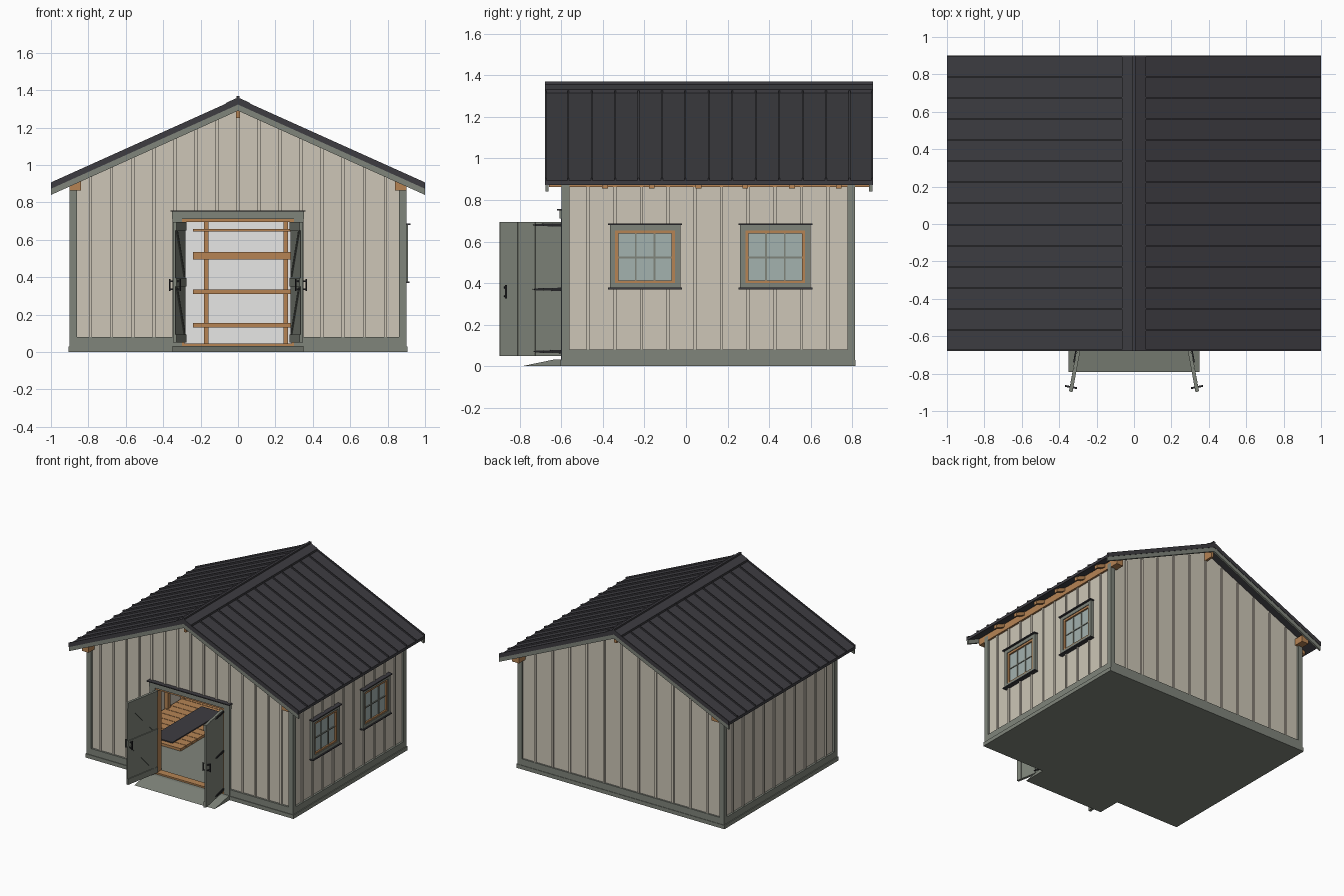
import bpy, bmesh, math
from mathutils import Vector

if "Cube" in bpy.data.objects:
    bpy.data.objects.remove(bpy.data.objects["Cube"])

def mat(name, r, g, b):
    lin = lambda c: (c / 255 / 12.92) if c < 11 else ((c / 255 + 0.055) / 1.055) ** 2.4
    m = bpy.data.materials.new(name)
    m.diffuse_color = (lin(r), lin(g), lin(b), 1)
    m.use_nodes = True
    m.node_tree.nodes["Principled BSDF"].inputs["Base Color"].default_value = m.diffuse_color
    return m

CREAM = mat("cream siding", 205, 198, 183)
GREY = mat("grey green trim", 128, 133, 123)
ROOF = mat("charcoal metal", 61, 60, 65)
WOOD = mat("warm wood", 182, 132, 84)
GLASS = mat("pale glass", 163, 178, 175)
BLACK = mat("black hardware", 38, 38, 41)
WHITE = mat("white lining", 246, 246, 245)

def part(name, m, prisms):
    """One object made of prisms: (outline points, extrusion vector)."""
    bm = bmesh.new()
    for pts, vec in prisms:
        f = bm.faces.new([bm.verts.new(p) for p in pts])
        new = bmesh.ops.extrude_face_region(bm, geom=[f], use_keep_orig=True)["geom"]
        bmesh.ops.translate(bm, verts=[v for v in new if isinstance(v, bmesh.types.BMVert)], vec=vec)
    bmesh.ops.recalc_face_normals(bm, faces=bm.faces)
    me = bpy.data.meshes.new(name)
    bm.to_mesh(me)
    bm.free()
    me.materials.append(m)
    ob = bpy.data.objects.new(name, me)
    bpy.context.collection.objects.link(ob)
    return ob

def box(x0, x1, y0, y1, z0, z1):
    return [(x0, y0, z0), (x1, y0, z0), (x1, y1, z0), (x0, y1, z0)], Vector((0, 0, z1 - z0))

def prism_y(xz, y0, y1):
    return [(x, y0, z) for x, z in xz], Vector((0, y1 - y0, 0))

SLOPE, RIDGE = 0.45, 1.345          # roof surface: z = RIDGE - SLOPE * |x|
roof_z = lambda x: RIDGE - SLOPE * abs(x)

def chevron(w, top, bottom, y0, y1):
    """Inverted V following the roof, offsets measured from the roof surface."""
    xz = [(-w, roof_z(w) + top), (0, RIDGE + top), (w, roof_z(w) + top),
          (w, roof_z(w) + bottom), (0, RIDGE + bottom), (-w, roof_z(w) + bottom)]
    return prism_y(xz, y0, y1)

X, YF, YB = 0.885, -0.585, 0.80     # outer wall faces
T = 0.035                           # wall thickness
R0, R1 = -0.68, 0.90                # roof ends
WINDOWS = (-0.197, 0.43)

# Foundation, base boards and entry ramp
part("foundation", GREY, [box(-0.907, 0.907, -0.605, 0.817, 0, 0.03)])
part("base_boards", GREY, [
    box(-0.9, -0.35, -0.6, YF, 0.03, 0.08), box(0.35, 0.9, -0.6, YF, 0.03, 0.08),
    box(-0.9, 0.9, YB, 0.813, 0.03, 0.08),
    box(-0.9, -X, -0.6, 0.813, 0.03, 0.08), box(X, 0.9, -0.6, 0.813, 0.03, 0.08)])
part("ramp", GREY, [([(-0.35, -0.79, 0), (-0.35, -0.6, 0), (-0.35, -0.6, 0.033), (-0.35, -0.63, 0.033)],
                     Vector((0.70, 0, 0)))])

# Walls
gable = [(X, roof_z(X) - 0.022), (0, RIDGE - 0.022), (-X, roof_z(X) - 0.022)]
part("front_wall", CREAM, [prism_y(
    [(-X, 0.03), (-0.3, 0.03), (-0.3, 0.71), (0.3, 0.71), (0.3, 0.03), (X, 0.03)] + gable, YF, YF + T)])
part("back_wall", CREAM, [prism_y([(-X, 0.03), (X, 0.03)] + gable, YB - T, YB)])
for s, n in ((-1, "left"), (1, "right")):
    part(n + "_wall", CREAM, [box(*sorted((s * (X - T), s * X)), YF + T, YB - T, 0.03, 0.92)])
part("back_lining", WHITE, [box(-0.84, 0.84, YB - T - 0.006, YB - T, 0.04, 0.9)])

# Battens, interrupted at door and windows
B, P = 0.008, 0.009
fb, bb, sb = [], [], []
for i in range(1, 16):
    x = -0.9 + 0.1125 * i
    fb.append(box(x - B, x + B, YF - P, YF, 0.75 if abs(x) < 0.35 else 0.08, roof_z(abs(x) + B) - 0.03))
for i in range(1, 12):
    x = -0.9 + 0.15 * i
    bb.append(box(x - B, x + B, YB, YB + P, 0.08, roof_z(abs(x) + B) - 0.03))
for i in range(1, 11):
    y = -0.6 + 0.1285 * i
    sb.append(box(-X - P, -X, y - B, y + B, 0.08, 0.9))
    behind = any(abs(y - c) < 0.17 for c in WINDOWS)
    for z0, z1 in ([(0.08, 0.38), (0.68, 0.9)] if behind else [(0.08, 0.9)]):
        sb.append(box(X, X + P, y - B, y + B, z0, z1))
part("front_battens", CREAM, fb)
part("back_battens", CREAM, bb)
part("side_battens", CREAM, sb)

# Corner boards
corners = []
for s in (-1, 1):
    for y0, y1 in ((-0.6, -0.562), (0.777, 0.813)):
        corners.append(box(*sorted((s * 0.86, s * 0.9)), y0, y1, 0.03, 0.9))
part("corner_boards", GREY, corners)

# Roof sheets, standing seams, ridge cap, rake boards
part("roof", ROOF, [chevron(1.0, 0, -0.022, R0, R1)])
seams = []
for i in range(15):
    y = min(max(R0 + (R1 - R0) / 14 * i, R0 + 0.004), R1 - 0.004)
    for s in (-1, 1):
        xz = [(s * 0.05, roof_z(0.05)), (s, roof_z(1)), (s, roof_z(1) + 0.012), (s * 0.05, roof_z(0.05) + 0.012)]
        seams.append(prism_y(xz, y - 0.004, y + 0.004))
part("roof_seams", ROOF, seams)
part("ridge_cap", ROOF, [chevron(0.065, 0.016, 0, R0, R1), box(-0.009, 0.009, R0, R1, 1.35, 1.37)])
part("rake_boards", GREY, [chevron(1.0, -0.022, -0.055, y, y + 0.015) for y in (R0 + 0.003, R1 - 0.018)])

# Roof timbers
part("rafters", WOOD, [chevron(0.975, -0.022, -0.05, y - 0.014, y + 0.014)
                       for y in [-0.39 + 0.225 * k for k in range(6)]])
part("roof_beams", WOOD, [box(-0.9, -0.84, -0.66, 0.88, 0.863, 0.915), box(0.84, 0.9, -0.66, 0.88, 0.863, 0.915),
                          box(-0.01, 0.01, -0.66, 0.88, 1.25, 1.32)])

# Windows on the right wall
for n, c in zip(("front", "rear"), WINDOWS):
    def ring(a, b0, b1, w, x1):
        """Rectangular frame: half width a, heights b0..b1, bar width w."""
        return [box(X - T, x1, c - a, c - a + w, b0, b1), box(X - T, x1, c + a - w, c + a, b0, b1),
                box(X - T, x1, c - a + w, c + a - w, b0, b0 + w), box(X - T, x1, c - a + w, c + a - w, b1 - w, b1)]
    part(n + "_window_trim", GREY, ring(0.17, 0.375, 0.68, 0.026, 0.908))
    part(n + "_window_frame", WOOD, ring(0.144, 0.376 + 0.02, 0.654, 0.016, 0.902))
    part(n + "_window_glass", GLASS, [box(X - T - 0.004, 0.89, c - 0.13, c + 0.13, 0.405, 0.64)])
    part(n + "_window_bars", GREY, [box(X, 0.896, c + d - 0.004, c + d + 0.004, 0.41, 0.64) for d in (-0.045, 0.045)]
         + [box(X, 0.896, c - 0.128, c + 0.128, 0.519, 0.527)])
    part(n + "_window_flashing", ROOF, [box(X, 0.922, c - 0.178, c + 0.178, 0.68, 0.688),
                                        box(X, 0.918, c - 0.178, c + 0.178, 0.37, 0.378)])

# Door surround
part("door_casing", GREY, [box(-0.35, -0.3, -0.603, YF, 0.03, 0.71), box(0.3, 0.35, -0.603, YF, 0.03, 0.71),
                           box(-0.352, 0.352, -0.608, YF, 0.71, 0.75)])
part("door_flashing", ROOF, [box(-0.36, 0.36, -0.622, YF, 0.75, 0.757)])
part("door_frame", WOOD, [box(-0.3, -0.287, -0.598, -0.545, 0.045, 0.71), box(0.287, 0.3, -0.598, -0.545, 0.045, 0.71),
                          box(-0.287, 0.287, -0.598, -0.545, 0.695, 0.71), box(-0.3, 0.3, -0.603, -0.545, 0.03, 0.045)])

# Open door leaves: u runs from hinge to free edge, v points to the outer face
A = math.radians(10.5)
for s, n in ((-1, "left"), (1, "right")):
    def at(u, v, z):
        return (s * (0.294 + u * math.sin(A) + v * math.cos(A)), -0.602 - u * math.cos(A) + v * math.sin(A), z)
    def slab(uz, v0, v1):
        return [at(u, v0, z) for u, z in uz], Vector(at(0, v1, 0)) - Vector(at(0, v0, 0))
    def plank(u0, u1, v0, v1, z0, z1):
        return slab([(u0, z0), (u1, z0), (u1, z1), (u0, z1)], v0, v1)
    W = 0.298
    leaf = [plank(0, W, -0.014, -0.004, 0.05, 0.695)]
    leaf += [plank(W / 7 * i + 0.002, W / 7 * (i + 1) - 0.002, -0.004, 0, 0.05, 0.695) for i in range(7)]
    leaf += [plank(0, W, -0.02, -0.014, z, z + 0.045) for z in (0.05, 0.35, 0.65)]
    leaf += [slab([(0.02, z), (0.05, z), (0.28, z + 0.25), (0.25, z + 0.25)], -0.019, -0.014) for z in (0.095, 0.4)]
    part(n + "_door_leaf", GREY, leaf)
    part(n + "_door_hinges", BLACK, [slab([(0, z - 0.008), (0.12, z - 0.005), (0.14, z), (0.12, z + 0.005),
                                           (0, z + 0.008)], 0, 0.006) for z in (0.07, 0.37, 0.68)])
    grips = []
    for v, d in ((0, 1), (-0.014, -1)):
        grips.append(plank(0.268, 0.278, v + d * 0.018, v + d * 0.025, 0.325, 0.39))
        grips += [plank(0.268, 0.278, v, v + d * 0.02, z, z + 0.008) for z in (0.332, 0.375)]
    part(n + "_door_handles", BLACK, grips)

# Interior: floor, plank platform with mat, shelving on the back wall
part("floor", GREY, [box(-0.85, 0.85, -0.55, 0.765, 0.03, 0.04)])
part("platform_planks", WOOD, [box(-0.84, -0.36, y, y + 0.066, 0.04, 0.06)
                               for y in [-0.2 + 0.07 * k for k in range(13)]])
part("mat", ROOF, [box(-0.64, -0.46, -0.16, 0.46, 0.06, 0.068)])
part("left_wall_studs", WOOD, [box(-0.85, -0.82, y, y + 0.03, 0.04, 0.88)
                               for y in [-0.5 + 0.2 * k for k in range(7)]])
part("shelf_boards", WOOD, [box(-0.24, 0.8, 0.5, 0.755, z, z + h)
                            for z, h in ((0.13, 0.026), (0.31, 0.024), (0.495, 0.04), (0.645, 0.012))])
part("shelf_posts", WOOD, [box(x - 0.013, x + 0.013, y, y + 0.026, 0.04, 0.7)
                           for x in (-0.17, 0.255, 0.7) for y in (0.51, 0.72)])
